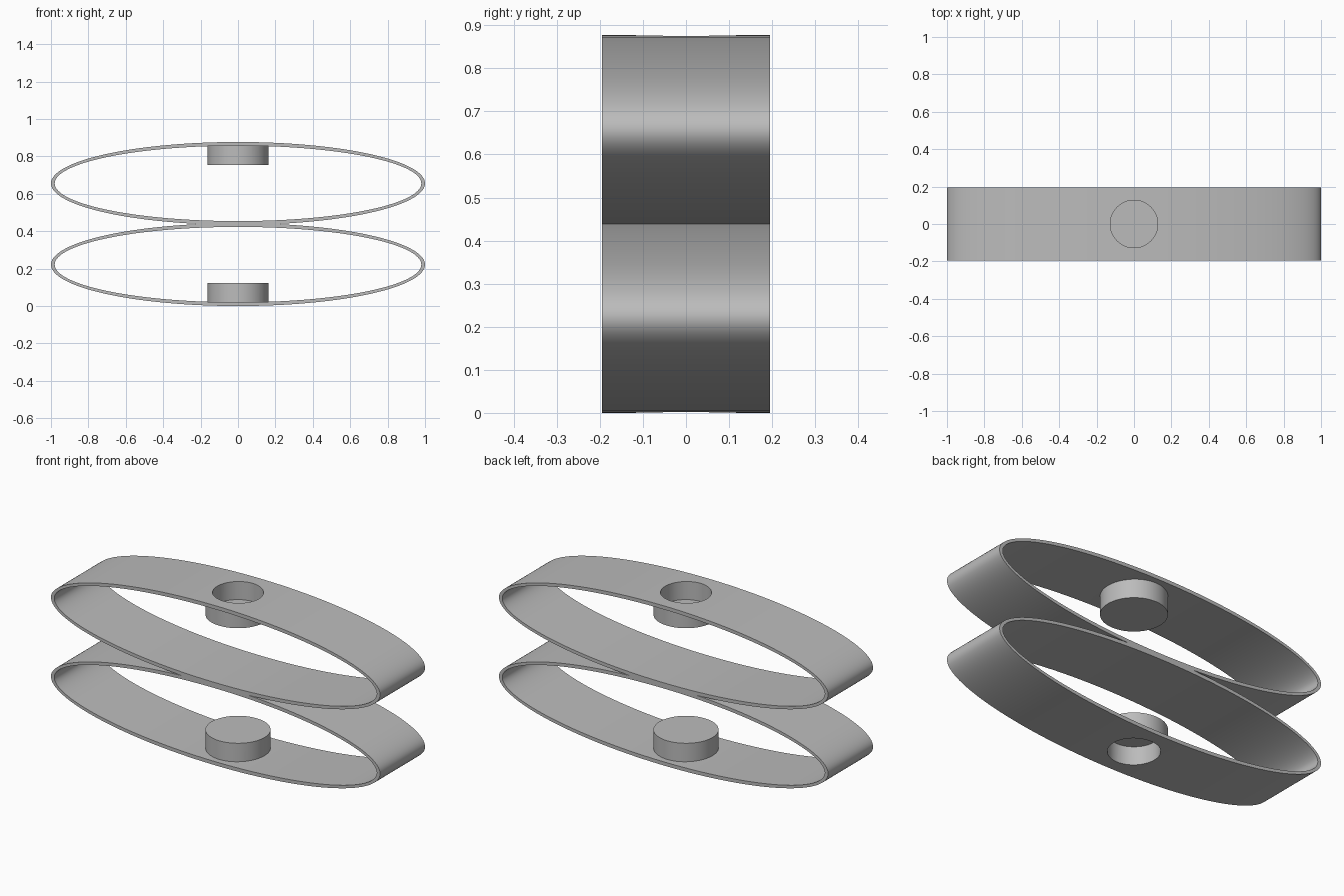
import bpy, bmesh, math

cube = bpy.data.objects.get("Cube")
if cube:
    bpy.data.objects.remove(cube, do_unlink=True)

HALF_H, WALL, HALF_DEPTH = 0.2215, 0.02, 0.195
TOP = 0.877
CUP_R, CUP_H = 0.162, 0.1225
HOLE_R, HOLE_DEPTH = 0.127, 0.1
SEGMENTS = 160

grey = bpy.data.materials.new("light grey")
grey.use_nodes = True
colour = (0.5, 0.5, 0.5, 1)
grey.diffuse_color = colour
grey.node_tree.nodes["Principled BSDF"].inputs["Base Color"].default_value = colour


def new_object(name, bm):
    bmesh.ops.recalc_face_normals(bm, faces=bm.faces)
    mesh = bpy.data.meshes.new(name)
    bm.to_mesh(mesh)
    bm.free()
    mesh.materials.append(grey)
    obj = bpy.data.objects.new(name, mesh)
    bpy.context.collection.objects.link(obj)
    return obj


def band(name, zc):
    """Hollow elliptical band swept along y."""
    bm = bmesh.new()
    rings = []
    for i in range(SEGMENTS):
        a = math.tau * i / SEGMENTS
        ring = []
        for inset, y in ((0, -1), (0, 1), (WALL, 1), (WALL, -1)):
            ring.append(bm.verts.new(((1 - inset) * math.cos(a), y * HALF_DEPTH,
                                      zc + (HALF_H - inset) * math.sin(a))))
        rings.append(ring)
    for i, ring in enumerate(rings):
        nxt = rings[(i + 1) % SEGMENTS]
        for k in range(4):
            m = (k + 1) % 4
            bm.faces.new((ring[k], ring[m], nxt[m], nxt[k]))
    return new_object(name, bm)


def cylinder(name, radius, z0, z1):
    bm = bmesh.new()
    bmesh.ops.create_cone(bm, cap_ends=True, segments=64, radius1=radius,
                          radius2=radius, depth=z1 - z0)
    bmesh.ops.translate(bm, verts=bm.verts, vec=(0, 0, (z0 + z1) / 2))
    return new_object(name, bm)


def combine(target, other, operation):
    mod = target.modifiers.new(operation, 'BOOLEAN')
    mod.operation, mod.solver, mod.object = operation, 'EXACT', other
    bpy.context.view_layer.objects.active = target
    bpy.ops.object.modifier_apply(modifier=mod.name)
    bpy.data.objects.remove(other, do_unlink=True)


# Two bands fused where they touch
spring = band("elliptic_spring", HALF_H)
combine(spring, band("upper_band", TOP - HALF_H), 'UNION')

# Bosses inside the bands, at the bottom and the top
combine(spring, cylinder("lower_boss", CUP_R, 0.01, CUP_H), 'UNION')
combine(spring, cylinder("upper_boss", CUP_R, TOP - CUP_H, TOP - 0.01), 'UNION')

# Blind sockets opening outwards
combine(spring, cylinder("lower_socket", HOLE_R, -0.1, HOLE_DEPTH), 'DIFFERENCE')
combine(spring, cylinder("upper_socket", HOLE_R, TOP - HOLE_DEPTH, TOP + 0.1), 'DIFFERENCE')

bpy.ops.object.select_all(action='DESELECT')
spring.select_set(True)
bpy.context.view_layer.objects.active = spring
bpy.ops.object.shade_smooth_by_angle(angle=math.radians(30))
